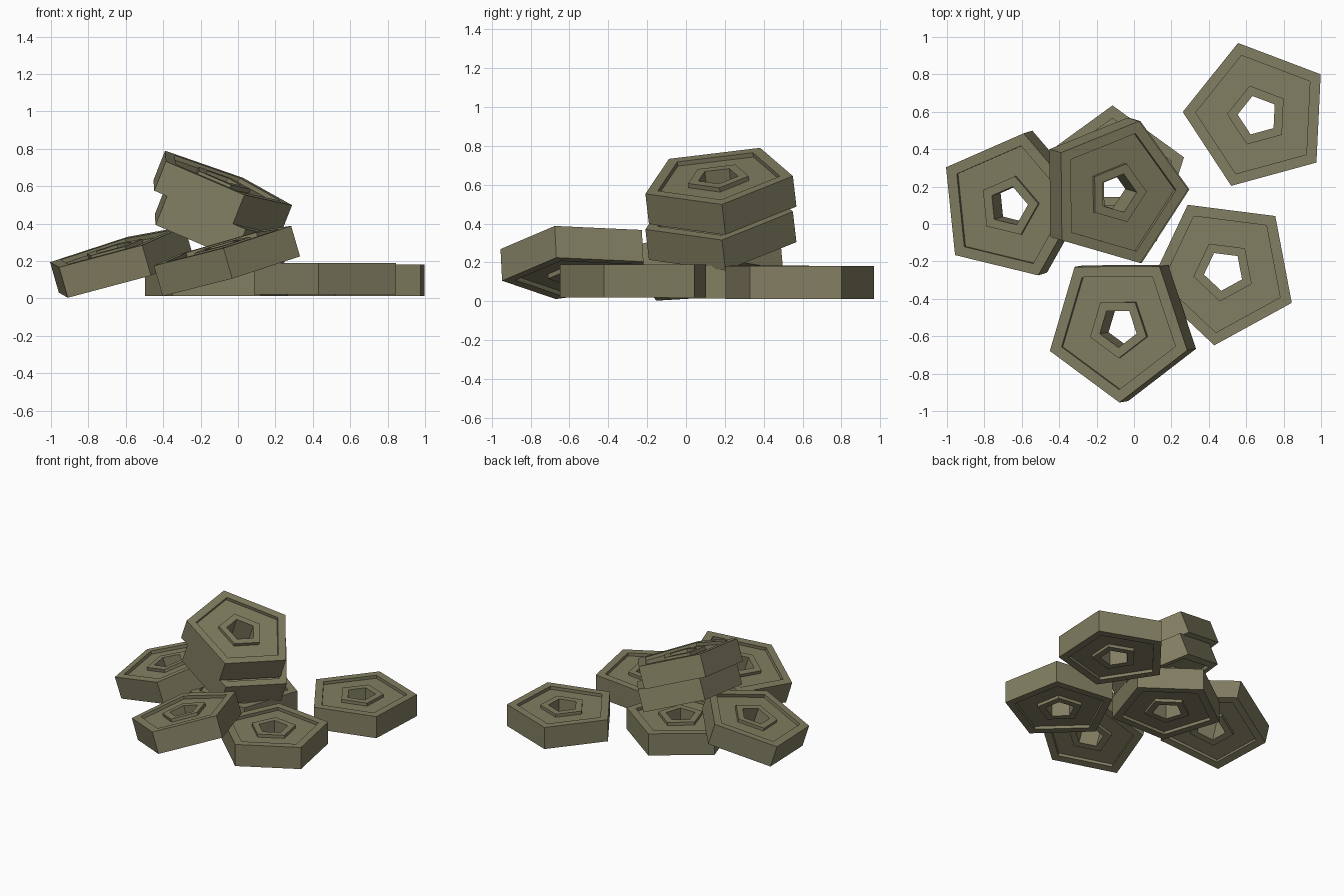
import bpy, bmesh, math
from mathutils import Vector, Matrix

if "Cube" in bpy.data.objects:
    bpy.data.objects.remove(bpy.data.objects["Cube"])

# single olive metal colour
metal = bpy.data.materials.new("olive_metal")
metal.diffuse_color = (0.225, 0.21, 0.122, 1)
metal.use_nodes = True
metal.node_tree.nodes["Principled BSDF"].inputs["Base Color"].default_value = metal.diffuse_color

SIDES = 5
THICK = 0.17
DEPTH = 0.024   # recess depth on both faces
R_OUT, R_REC, R_RING, R_HOLE = 0.402, 0.333, 0.165, 0.108


def coin_mesh():
    """Pentagonal piece: raised rim, sunken band, raised ring and hole, both faces alike."""
    top = [(R_OUT, 0), (R_REC, 0), (R_REC, -DEPTH),
           (R_RING, -DEPTH), (R_RING, 0), (R_HOLE, 0)]
    profile = top + [(r, -THICK - z) for r, z in reversed(top)]
    bm = bmesh.new()
    rings = []
    for i in range(SIDES):
        a = 2 * math.pi * i / SIDES
        rings.append([bm.verts.new((r * math.cos(a), r * math.sin(a), z)) for r, z in profile])
    n = len(profile)
    for i in range(SIDES):
        p, q = rings[i], rings[(i + 1) % SIDES]
        for j in range(n):
            k = (j + 1) % n
            bm.faces.new((p[j], q[j], q[k], p[k]))
    bmesh.ops.recalc_face_normals(bm, faces=bm.faces[:])
    me = bpy.data.meshes.new("pentagon_coin")
    bm.to_mesh(me)
    bm.free()
    me.materials.append(metal)
    return me


mesh = coin_mesh()


def place(name, centre, corner, slope=(0, 0)):
    """Put a piece by its top centre, the direction of one corner and the slope of its top."""
    a, b = slope
    n = Vector((-a, -b, 1)).normalized()
    u = Vector((corner[0], corner[1], a * corner[0] + b * corner[1])).normalized()
    v = n.cross(u)
    ob = bpy.data.objects.new(name, mesh)
    bpy.context.collection.objects.link(ob)
    m = Matrix((u, v, n)).transposed().to_4x4()
    m.translation = Vector(centre)
    ob.matrix_world = m


# pieces lying flat
place("flat_coin_back_right", (0.662, 0.58, 0.182), (0.337, 0.221))
place("flat_coin_right", (0.48, -0.25, 0.19), (0.36, -0.17))
place("flat_coin_under_stack", (-0.115, 0.232, 0.184), (0, 1))
# pieces leaning on the flat ones
place("leaning_coin_left", (-0.67, 0.095, 0.272), (-0.33, 0.205), (0.288, 0.088))
place("leaning_coin_front", (-0.085, -0.553, 0.287), (0.007, -0.401), (0.29, 0.05))
# tilted stack of two
TILT = (-0.395, 0.117)
place("stack_coin_top", (-0.085, 0.164, 0.644), (0.375, 0.021), TILT)
place("stack_coin_lower", (-0.078, 0.164, 0.461), (0.375, 0.021), TILT)
